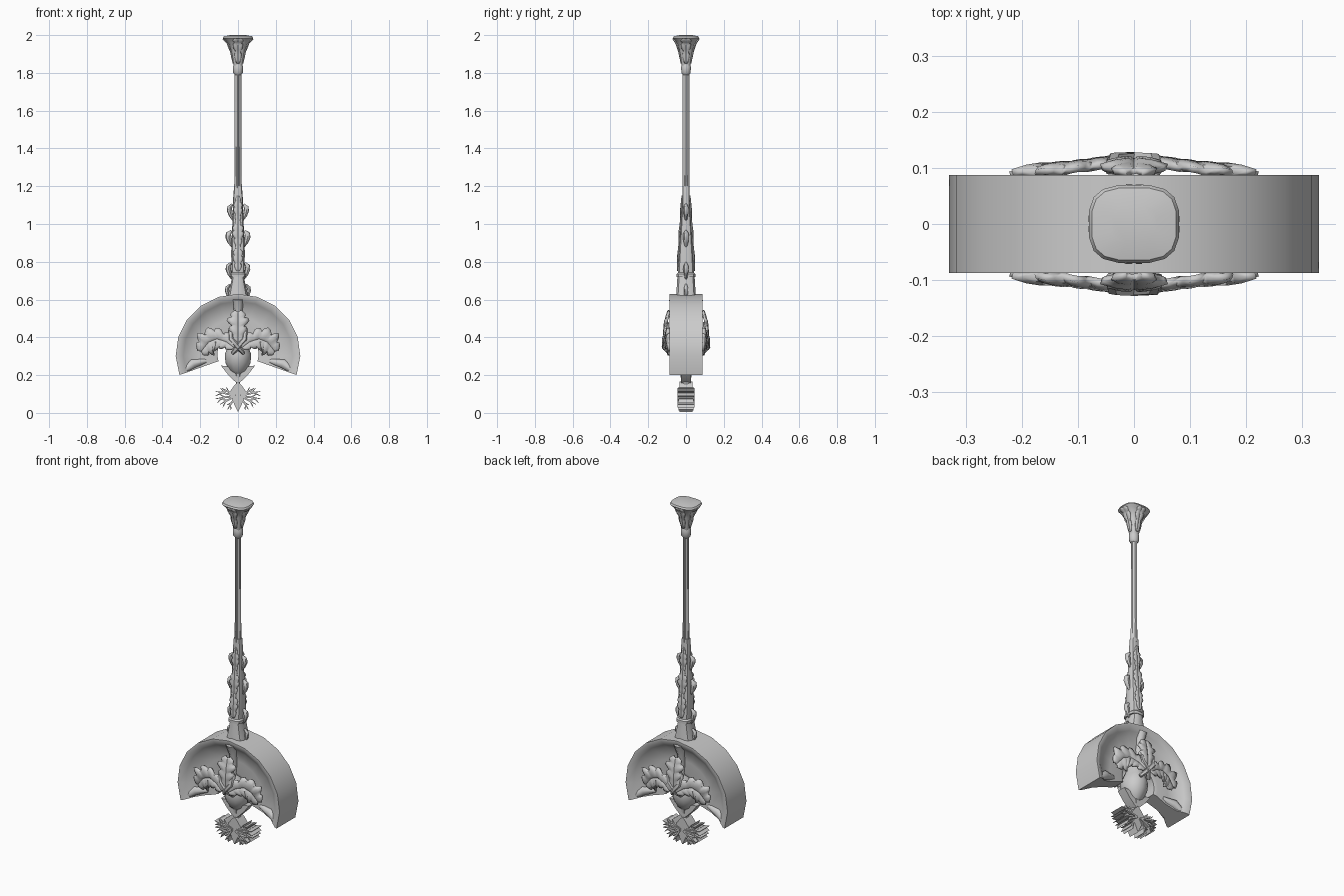
import bpy, bmesh, math
from mathutils import Vector

if "Cube" in bpy.data.objects:
    bpy.data.objects.remove(bpy.data.objects["Cube"])


def finish(name, verts, faces, smooth=35):
    me = bpy.data.meshes.new(name)
    me.from_pydata([tuple(v) for v in verts], [], faces)
    bm = bmesh.new()
    bm.from_mesh(me)
    bmesh.ops.remove_doubles(bm, verts=bm.verts, dist=0.0002)
    bmesh.ops.recalc_face_normals(bm, faces=bm.faces)
    bm.to_mesh(me)
    bm.free()
    ob = bpy.data.objects.new(name, me)
    bpy.context.collection.objects.link(ob)
    bpy.ops.object.select_all(action='DESELECT')
    ob.select_set(True)
    bpy.context.view_layer.objects.active = ob
    bpy.ops.object.shade_smooth_by_angle(angle=math.radians(smooth))
    return ob


def skin(name, rings, smooth=35):
    """Closed skin over equal-length rings, capped at both ends."""
    n = len(rings[0])
    faces = [(i * n + j, i * n + (j + 1) % n, (i + 1) * n + (j + 1) % n, (i + 1) * n + j)
             for i in range(len(rings) - 1) for j in range(n)]
    faces += [tuple(range(n)), tuple(range((len(rings) - 1) * n, len(rings) * n))]
    return finish(name, [p for r in rings for p in r], faces, smooth)


def column(name, profile, n=12, square=1.0):
    """Upright loft, profile rows are (z, half width x, half width y)."""
    rings = []
    for z, rx, ry in profile:
        ring = []
        for k in range(n):
            a = 2 * math.pi * (k + 0.5) / n
            c, s = math.cos(a), math.sin(a)
            ring.append((math.copysign(abs(c) ** square, c) * rx,
                         math.copysign(abs(s) ** square, s) * ry, z))
        rings.append(ring)
    return skin(name, rings)


def tube(name, pts, radii, n=6):
    pts = [Vector(p) for p in pts]
    rings = []
    for i, p in enumerate(pts):
        d = (pts[min(i + 1, len(pts) - 1)] - pts[max(i - 1, 0)]).normalized()
        u = d.cross(Vector((0.13, 1, 0.07))).normalized()
        v = d.cross(u)
        rings.append([p + radii[i] * (u * math.cos(2 * math.pi * k / n) + v * math.sin(2 * math.pi * k / n))
                      for k in range(n)])
    return skin(name, rings, 50)


def prism(name, outline, depth):
    return skin(name, [[(x, -depth, z) for x, z in outline], [(x, depth, z) for x, z in outline]])


def leaf(name, spine, widths, lobes, thick=0.012, side=None):
    """Lobed acanthus leaf along a spine; spine points are (x, y, z)."""
    pts = [Vector(p) for p in spine]
    steps, cols = lobes * 4, [-1, -0.6, -0.2, 0, 0.2, 0.6, 1]
    verts, faces = [], []
    for i in range(steps + 1):
        f = i / steps * (len(pts) - 1)
        k = min(int(f), len(pts) - 2)
        t = f - k
        p = pts[k].lerp(pts[k + 1], t)
        w = widths[k] * (1 - t) + widths[k + 1] * t
        d0 = pts[k + 1] - pts[max(k - 1, 0)]
        d1 = pts[min(k + 2, len(pts) - 1)] - pts[k]
        d = d0.normalized().lerp(d1.normalized(), t).normalized()
        out = Vector(side) if side else Vector((0, 1 if p.y > 0 else -1, 0))
        cross = d.cross(out).normalized()
        cut = (0.62, 0.92, 1.05, 0.95)[i % 4]
        for c in cols:
            edge = cut if abs(c) == 1 else 1
            lift = w * (0.2 * (1 - c * c) - (0.14 if c == 0 else 0) + 0.25 * (cut - 0.85) * abs(c))
            # lobes sweep forward towards the tip
            verts.append(p + cross * c * w * edge + out * lift + d * abs(c) * w * 0.3)
    m = len(cols)
    for i in range(steps):
        for j in range(m - 1):
            faces.append((i * m + j, i * m + j + 1, (i + 1) * m + j + 1, (i + 1) * m + j))
    ob = finish(name, verts, faces, 50)
    mod = ob.modifiers.new("thickness", 'SOLIDIFY')
    mod.thickness = thick
    mod.offset = 0
    return ob


# Crescent head: thick outer band with faces that slope in to a dish
section = [(0.33, 0.087), (0.318, 0.087), (0.29, 0.07), (0.265, 0.05), (0.20, 0.038), (0.13, 0.042), (0.11, 0.035)]
rings = []
for i in range(13):
    a = math.radians(-110 + 220 * i / 12)
    loop = [(r, -y) for r, y in section] + [(r, y) for r, y in reversed(section)]
    rings.append([(r * math.sin(a), y, 0.31 + r * 0.97 * math.cos(a)) for r, y in loop])
skin("crescent_head", rings, 45)

# Raised rib, lumps at the crescent tips and acanthus leaves on both faces
for s, tag in ((-1, "front"), (1, "back")):
    tube(f"{tag}_centre_rib", [(0, s * 0.035, 0.42), (0, s * 0.04, 0.53), (0, s * 0.06, 0.605)], [0.02, 0.022, 0.032], 8)
    leaf(f"{tag}_upper_leaf", [(0, s * 0.105, 0.35), (0, s * 0.108, 0.42), (0, s * 0.10, 0.48), (0, s * 0.09, 0.535)],
         [0.03, 0.042, 0.058, 0.022], 4)
    for m, lr in ((-1, "left"), (1, "right")):
        leaf(f"{tag}_{lr}_leaf",
             [(m * 0.02, s * 0.115, 0.345), (m * 0.06, s * 0.105, 0.375), (m * 0.11, s * 0.095, 0.392),
              (m * 0.155, s * 0.09, 0.375), (m * 0.195, s * 0.085, 0.325)],
             [0.022, 0.045, 0.064, 0.07, 0.025], 6)
        tube(f"{tag}_{lr}_stem", [(-m * 0.03, s * 0.085, 0.315), (0, s * 0.115, 0.35), (m * 0.035, s * 0.112, 0.39),
                                  (m * 0.04, s * 0.1, 0.44), (m * 0.02, s * 0.095, 0.48)],
             [0.01, 0.015, 0.016, 0.014, 0.004])
        tube(f"{tag}_{lr}_tip_lump", [(m * 0.285, s * 0.055, 0.225), (m * 0.24, s * 0.042, 0.26), (m * 0.17, s * 0.032, 0.275)],
             [0.016, 0.026, 0.012], 8)

# Central boss under the arch
column("centre_boss", [(0.205, 0.02, 0.03), (0.225, 0.048, 0.05), (0.265, 0.068, 0.072), (0.31, 0.072, 0.08),
                       (0.35, 0.055, 0.07), (0.39, 0.04, 0.05), (0.44, 0.03, 0.04)], 14)

# Winged chevron below the boss
half = [(0.02, 0.17), (0.055, 0.205), (0.09, 0.25), (0.06, 0.248), (0.03, 0.23)]
prism("winged_chevron", [(0, 0.155)] + half + [(0, 0.225)] + [(-x, z) for x, z in reversed(half)], 0.027)
column("lower_neck", [(0.13, 0.012, 0.03), (0.16, 0.012, 0.024), (0.21, 0.025, 0.035)], 8)

# Spiky root finial: diamond core and forked blades that run front to back
prism("finial_core", [(0, 0.005), (0.022, 0.05), (0.045, 0.11), (0.02, 0.145), (0, 0.165),
                      (-0.02, 0.145), (-0.045, 0.11), (-0.022, 0.05)], 0.034)


def blade(name, a, b, w, d):
    (ax, az), (bx, bz) = a, b
    dx, dz = bx - ax, bz - az
    l = math.hypot(dx, dz)
    nx, nz = -dz / l, dx / l
    rings = []
    for t, k in ((0, 1), (0.6, 0.8), (1, 0.2)):
        x, z = ax + dx * t, az + dz * t
        rings.append([(x + sx * nx * w * k, sy * d, z + sx * nz * w * k)
                      for sx, sy in ((-1, -1), (1, -1), (1, 1), (-1, 1))])
    skin(name, rings)


tips = [(0.085, 0.13), (0.12, 0.115), (0.12, 0.075), (0.095, 0.045), (0.055, 0.018)]
for m in (-1, 1):
    for i, (x, z) in enumerate(tips):
        d = 0.045 if i % 2 else 0.039
        ux, uz = x - 0.012, z - 0.09
        blade("finial_blade", (m * 0.012, 0.09), (m * x, z), 0.0055, d)
        for t, off in ((0.5, 0.2), (0.65, -0.22)):
            bx, bz = 0.012 + ux * t, 0.09 + uz * t
            ex, ez = bx + ux * 0.3 - uz * off, bz + uz * 0.3 + ux * off
            blade("finial_fork", (m * bx, bz), (m * ex, max(ez, 0.004)), 0.0035, d)

# Shaft: neck, tapered sleeve and plain rod
column("neck", [(0.60, 0.058, 0.055), (0.64, 0.05, 0.052), (0.70, 0.036, 0.048), (0.735, 0.033, 0.046)], 12, 0.7)
column("sleeve", [(0.72, 0.042, 0.05), (0.735, 0.042, 0.05), (0.742, 0.035, 0.044), (0.85, 0.037, 0.037),
                  (0.97, 0.032, 0.029), (1.09, 0.026, 0.021), (1.14, 0.026, 0.02), (1.20, 0.021, 0.018)], 12, 0.6)
column("rod", [(1.15, 0.021, 0.018), (1.3, 0.0175, 0.017), (1.82, 0.0165, 0.0165)], 8)
for k in range(4):
    a = math.pi / 2 * k
    x, y = 0.014 * math.cos(a), 0.014 * math.sin(a)
    tube("rod_bead", [(x, y, 1.18), (x, y, 1.5), (x, y, 1.82)], [0.006, 0.005, 0.005])

# Plump scrolls up both edges of the sleeve, and leaves on its faces
for m in (-1, 1):
    for z, x, r in ((0.645, 0.057, 0.012), (0.76, 0.051, 0.015), (0.93, 0.05, 0.017), (1.07, 0.044, 0.015)):
        tube("edge_scroll", [(m * (x - 0.02), 0, z - 0.05), (m * (x - 0.007), 0, z - 0.025), (m * x, 0, z),
                             (m * x, 0, z + 0.018), (m * (x - 0.015), 0, z + 0.035)],
             [0.006, r * 0.75, r, r * 0.9, 0.005], 7)
    for z0, z1, y0, y1, w in ((0.75, 0.90, 0.043, 0.035, 0.03), (0.88, 1.03, 0.035, 0.026, 0.034), (1.01, 1.15, 0.026, 0.02, 0.026)):
        leaf("sleeve_leaf", [(0, m * y0, z0), (0, m * (y0 + y1) / 2, (z0 + z1) / 2), (0, m * y1, z1)],
             [w * 0.4, w, 0.005], 4, 0.006)

# Flared top with collar, petals and shallow domed cap
column("top_collar", [(1.79, 0.018, 0.018), (1.80, 0.026, 0.025), (1.83, 0.028, 0.027), (1.845, 0.023, 0.023)], 12)
column("flared_top", [(1.84, 0.022, 0.022), (1.88, 0.030, 0.029), (1.92, 0.037, 0.035), (1.95, 0.048, 0.044), (1.972, 0.07, 0.058),
                      (1.985, 0.081, 0.07), (1.994, 0.076, 0.065), (2.0, 0.04, 0.035)], 16, 0.65)
for dx, dy in ((1, 0), (-1, 0), (0, 1), (0, -1)):
    leaf("top_petal", [(dx * 0.023, dy * 0.023, 1.85), (dx * 0.035, dy * 0.034, 1.91), (dx * 0.051, dy * 0.047, 1.955), (dx * 0.074, dy * 0.064, 1.978)],
         [0.012, 0.02, 0.03, 0.022], 3, 0.006, (dx, dy, 0))
